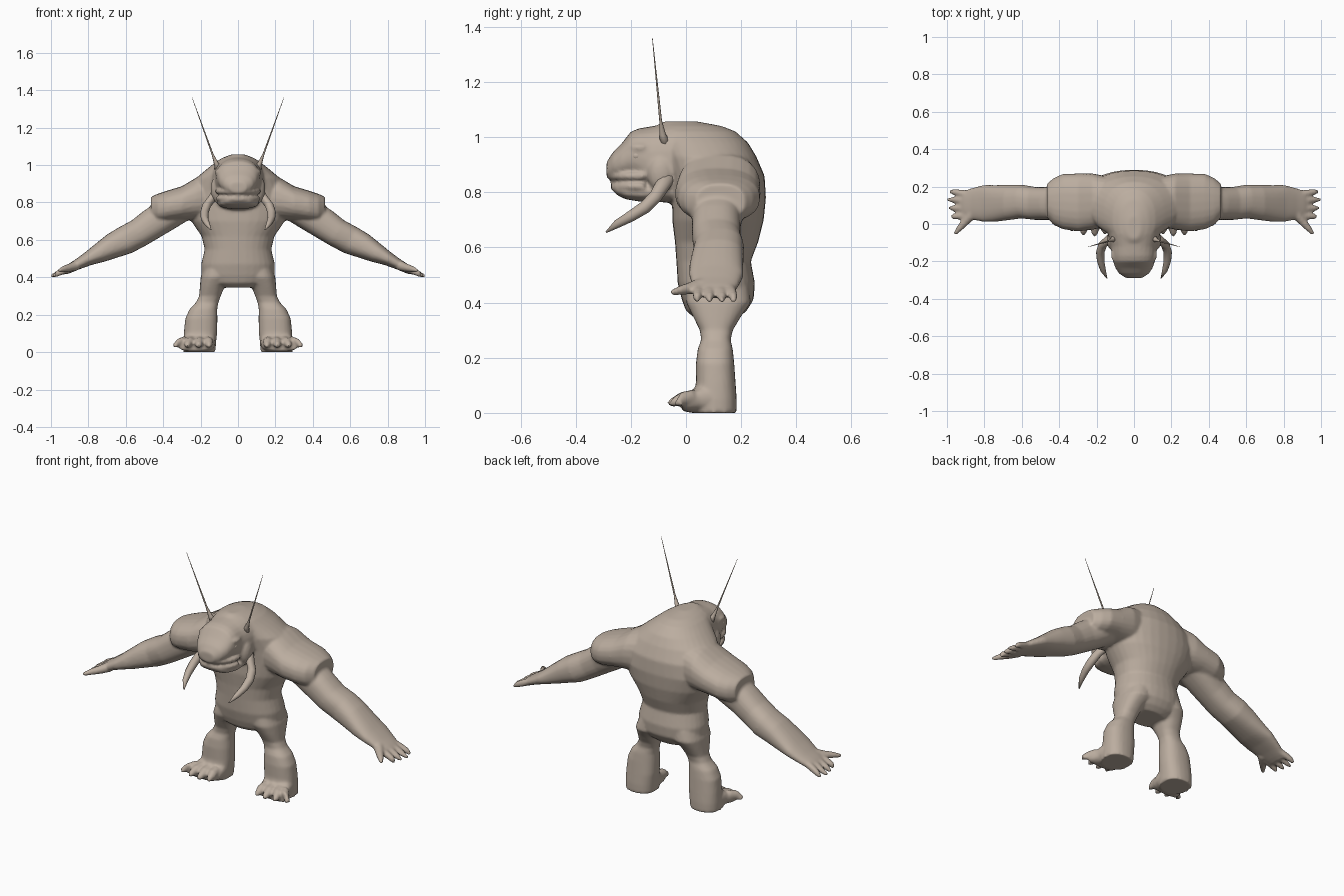
import bpy, bmesh, math
from mathutils import Vector

skin = bpy.data.materials.new("grey brown hide")
skin.diffuse_color = (0.50, 0.42, 0.35, 1)


def loft(bm, stations, u, v=None, side=1, n=20, p=2.0):
    """Closed skin through elliptical stations (x, y, z, ru, rv)."""
    u = Vector(u)
    pts = [Vector(s[:3]) for s in stations]
    rings = []
    for i, s in enumerate(stations):
        t = (pts[min(i + 1, len(pts) - 1)] - pts[max(i - 1, 0)]).normalized()
        w = Vector(v) if v else t.cross(u).normalized()
        ring = []
        for k in range(n):
            a = 2 * math.pi * k / n
            c, d = math.cos(a), math.sin(a)
            c = math.copysign(abs(c) ** (2 / p), c)
            d = math.copysign(abs(d) ** (2 / p), d)
            q = pts[i] + u * (s[3] * c) + w * (s[4] * d)
            ring.append(bm.verts.new((q.x * side, q.y, q.z)))
        rings.append(ring)
    for a, b in zip(rings, rings[1:]):
        for k in range(n):
            bm.faces.new((a[k], a[(k + 1) % n], b[(k + 1) % n], b[k]))
    bm.faces.new(rings[0][::-1])
    bm.faces.new(rings[-1])


def tube(bm, path, radii, u, side=1, n=10):
    loft(bm, [(*q, r, r) for q, r in zip(path, radii)], u, None, side, n)


def ball(bm, c, r, side=1):
    res = bmesh.ops.create_uvsphere(bm, u_segments=16, v_segments=10, radius=1)
    for w in res["verts"]:
        w.co = Vector((side * (c[0] + w.co.x * r[0]), c[1] + w.co.y * r[1], c[2] + w.co.z * r[2]))


def finish(bm, name):
    bmesh.ops.recalc_face_normals(bm, faces=bm.faces)
    me = bpy.data.meshes.new(name)
    bm.to_mesh(me)
    bm.free()
    me.materials.append(skin)
    me.polygons.foreach_set("use_smooth", [True] * len(me.polygons))
    ob = bpy.data.objects.new(name, me)
    bpy.context.collection.objects.link(ob)
    return ob


X, Y, Z = (1, 0, 0), (0, 1, 0), (0, 0, 1)
bm = bmesh.new()

# torso: height, half width, front y, back y
torso = [(.345, .11, .03, .19), (.37, .165, .0, .22), (.41, .195, -.015, .245), (.47, .197, -.03, .25),
         (.55, .178, -.035, .235), (.62, .195, -.04, .262), (.70, .25, -.05, .282), (.78, .28, -.05, .29),
         (.86, .265, -.06, .285), (.93, .225, -.08, .255), (.98, .165, -.10, .225), (1.02, .115, -.12, .18),
         (1.04, .08, -.11, .13), (1.057, .035, -.08, .04)]
loft(bm, [(0, (a + b) / 2, z, w, (b - a) / 2) for z, w, a, b in torso], X, Y, n=32, p=2.2)

# head and upper jaw: y, half width, bottom z, top z
head = [(.06, .15, .80, 1.05), (-.05, .14, .775, 1.055), (-.12, .125, .78, 1.04), (-.17, .118, .83, 1.032),
        (-.20, .112, .848, 1.02), (-.235, .10, .85, .975), (-.265, .08, .85, .945), (-.288, .045, .853, .91)]
loft(bm, [(0, y, (a + b) / 2, w, (b - a) / 2) for y, w, a, b in head], X, Z, n=28, p=2.3)
# lower jaw
jaw = [(-.04, .11, .76, .86), (-.10, .115, .765, .85), (-.16, .11, .765, .83), (-.22, .093, .775, .822),
       (-.25, .07, .79, .826), (-.272, .035, .812, .832)]
loft(bm, [(0, y, (a + b) / 2, w, (b - a) / 2) for y, w, a, b in jaw], X, Z, n=24, p=2.3)
# lips curve round the mouth
for z, r, front in ((.859, .014, -.275), (.822, .013, -.262)):
    arc = [(.108 * math.sin(a), -.15 + (front + .15) * math.cos(a), z)
           for a in [math.radians(-90 + 15 * i) for i in range(13)]]
    tube(bm, arc, [r] * 13, Z)

for s in (1, -1):
    # brow and cheek
    ball(bm, (.09, -.165, .962), (.034, .045, .02), s)
    ball(bm, (.112, -.09, .87), (.035, .05, .07), s)
    # shoulder cap
    loft(bm, [(.12, .12, .83, .13, .13), (.22, .12, .82, .15, .115), (.30, .115, .795, .155, .092),
              (.38, .12, .778, .148, .085), (.43, .12, .768, .125, .078), (.465, .125, .765, .09, .066)],
         Y, Z, s, 24, 2.4)
    # arm and hand
    loft(bm, [(.28, .12, .79, .10, .08), (.38, .115, .735, .095, .085), (.46, .11, .685, .088, .083),
              (.53, .11, .637, .088, .077), (.60, .12, .60, .09, .077), (.67, .115, .568, .094, .068),
              (.74, .11, .53, .098, .053), (.80, .11, .50, .099, .038), (.86, .108, .468, .086, .028),
              (.90, .105, .447, .076, .024), (.93, .105, .43, .068, .018)], Y, None, s, 24, 2.4)
    # fingers and thumb
    for y0, y1, x1 in ((.045, .04, .975), (.085, .085, .99), (.125, .13, 1.0), (.16, .172, .985)):
        tube(bm, [(.89, y0, .452), (.935, (y0 + y1) / 2, .434), (.965, y1, .42), (x1, y1, .404)],
             [.02, .019, .016, .008], Y, s)
    tube(bm, [(.86, .06, .465), (.90, .015, .452), (.93, -.02, .445), (.96, -.055, .436)],
         [.03, .023, .018, .009], Z, s)
    # leg: height, centre x, half width, front y, back y
    leg = [(.46, .09, .09, .0, .23), (.40, .115, .085, .0, .235), (.35, .138, .066, .025, .20),
           (.30, .15, .058, .05, .17), (.265, .165, .06, .055, .162), (.23, .185, .074, .042, .17),
           (.18, .196, .086, .036, .175), (.11, .20, .089, .036, .18), (.05, .205, .088, .025, .184),
           (.0, .207, .086, .02, .184)]
    loft(bm, [(x, (a + b) / 2, z, w, (b - a) / 2) for z, x, w, a, b in leg], X, Y, s, 24, 2.4)
    # foot and toes
    loft(bm, [(.205, .11, .055, .085, .055), (.21, .05, .05, .09, .05), (.222, .01, .036, .094, .034),
              (.23, -.015, .028, .088, .02)], X, Z, s, 20, 2.6)
    for x0, x1, y1 in ((.16, .155, -.055), (.205, .21, -.066), (.25, .27, -.06), (.285, .332, -.04)):
        tube(bm, [(x0, .03, .06), ((x0 + x1) / 2, -.01, .052), (x1, y1 + .018, .038), (x1, y1, .03)],
             [.026, .026, .018, .007], X, s)

body = finish(bm, "body")
mod = body.modifiers.new("blend", "REMESH")
mod.mode = "VOXEL"
mod.voxel_size = .0075
mod.use_smooth_shade = True
mod = body.modifiers.new("soften", "SMOOTH")
mod.factor = .5
mod.iterations = 5

for s, tag in ((1, "left"), (-1, "right")):
    # curved tusk beside the jaw
    bm = bmesh.new()
    tube(bm, [(.105, -.06, .87), (.135, -.085, .825), (.167, -.11, .785), (.18, -.15, .745),
              (.178, -.20, .713), (.165, -.25, .685), (.145, -.29, .655)],
         [.03, .027, .024, .023, .02, .015, .003], X, s, 12)
    finish(bm, tag + "_tusk")
    # long thin feeler
    bm = bmesh.new()
    tube(bm, [(.10, -.07, .97), (.117, -.085, 1.01), (.137, -.092, 1.06), (.245, -.122, 1.36)],
         [.024, .012, .005, .001], Y, s, 8)
    finish(bm, tag + "_feeler")
    # eye
    bm = bmesh.new()
    ball(bm, (.098, -.178, .932), (.02, .022, .018), s)
    finish(bm, tag + "_eye")
